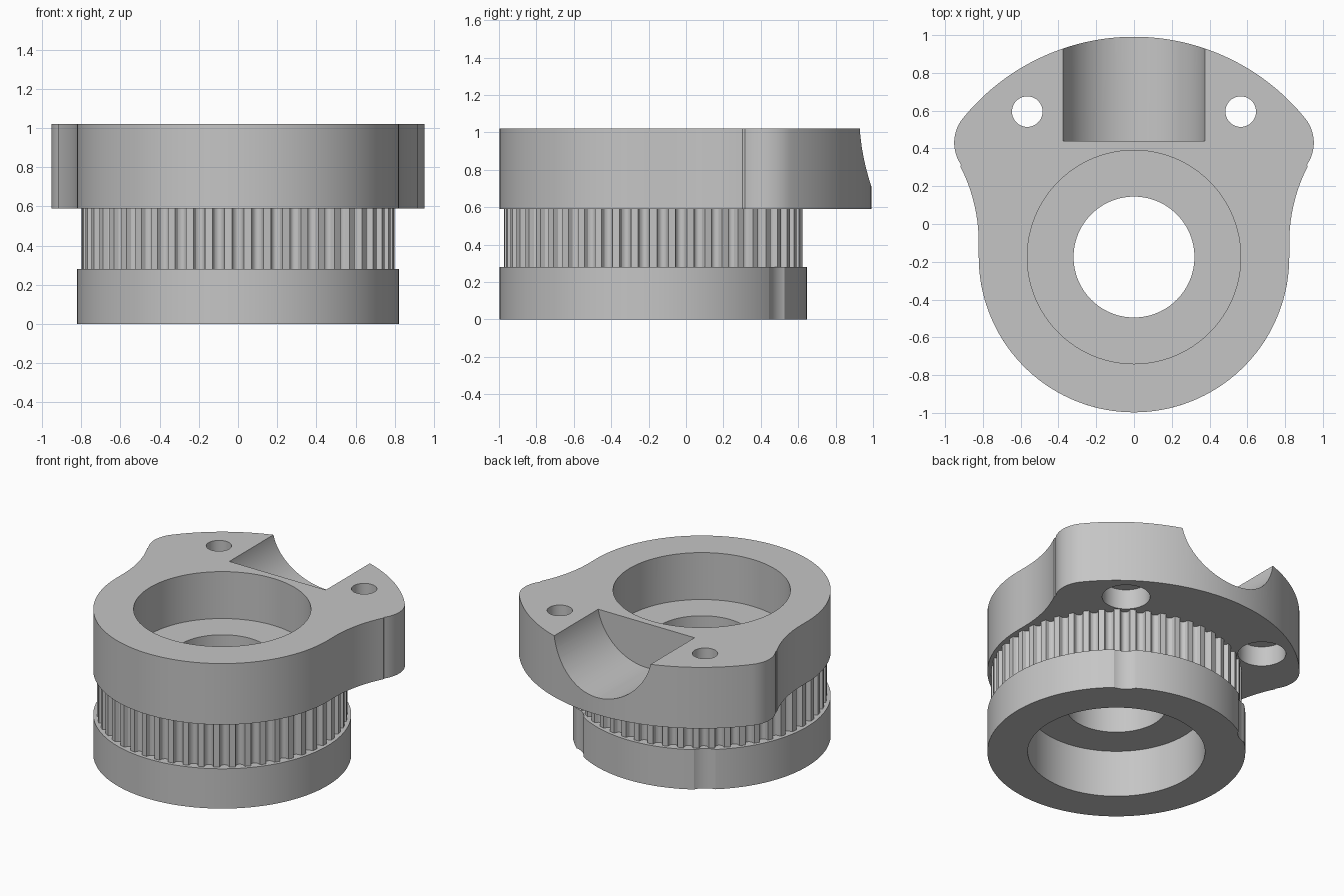
import bpy
import bmesh
from math import sin, cos, pi, atan2, hypot, radians
from mathutils import Matrix, Vector

cube = bpy.data.objects.get("Cube")
if cube:
    bpy.data.objects.remove(cube, do_unlink=True)

# Main dimensions
AXIS_Y = -0.175
FLANGE_R, BELT_R, BORE_R, BEARING_R = 0.822, 0.798, 0.32, 0.565
Z_BELT, Z_PLATE, Z_TOP = 0.28, 0.59, 1.02
BEARING_DEPTH = 0.33
BOLT_X, BOLT_Y = 0.565, 0.595
TEETH = 50

grey = bpy.data.materials.new("plain grey")
grey.use_nodes = True
grey.diffuse_color = (0.56, 0.56, 0.56, 1)
grey.node_tree.nodes["Principled BSDF"].inputs["Base Color"].default_value = grey.diffuse_color


def arc(cx, cy, r, a0, a1, steps):
    """Points along an arc, angles in radians."""
    return [(cx + r * cos(a0 + (a1 - a0) * i / steps),
             cy + r * sin(a0 + (a1 - a0) * i / steps)) for i in range(steps + 1)]


def circle(x, y, r, steps=96):
    return arc(x, y, r, 0, 2 * pi, steps)[:-1]


def prism(name, outline, z0, z1):
    """Extrude a closed outline from z0 to z1."""
    bm = bmesh.new()
    base = bm.faces.new([bm.verts.new((x, y, z0)) for x, y in outline])
    top = bmesh.ops.extrude_face_region(bm, geom=[base])["geom"]
    bmesh.ops.translate(bm, vec=(0, 0, z1 - z0),
                        verts=[v for v in top if isinstance(v, bmesh.types.BMVert)])
    bmesh.ops.recalc_face_normals(bm, faces=bm.faces)
    mesh = bpy.data.meshes.new(name)
    bm.to_mesh(mesh)
    bm.free()
    obj = bpy.data.objects.new(name, mesh)
    bpy.context.collection.objects.link(obj)
    mesh.materials.append(grey)
    return obj


def cut(obj, cutters):
    """Subtract the cutters one by one, then smooth the round walls."""
    bpy.ops.object.select_all(action='DESELECT')
    bpy.context.view_layer.objects.active = obj
    obj.select_set(True)
    for cutter in cutters:
        mod = obj.modifiers.new("cut", 'BOOLEAN')
        mod.operation = 'DIFFERENCE'
        mod.solver = 'EXACT'
        mod.object = cutter
        bpy.ops.object.modifier_apply(modifier=mod.name)
    bpy.ops.object.shade_smooth_by_angle(angle=radians(25))


def belt_outline():
    """Round grooves spaced evenly, starting at the front."""
    pts = []
    pitch = 2 * pi / TEETH
    half = 0.031 / BELT_R
    for i in range(TEETH):
        mid = -pi / 2 + i * pitch
        for k in range(9):
            t = -1 + k / 4
            r = BELT_R - 0.038 * max(0, 1 - t * t) ** 0.5
            a = mid + half * t
            pts.append((r * cos(a), AXIS_Y + r * sin(a)))
        a = mid + pitch / 2
        pts.append((BELT_R * cos(a), AXIS_Y + BELT_R * sin(a)))
    return pts


def plate_outline():
    """Right half from front to back, then mirrored."""
    half = arc(0, AXIS_Y, FLANGE_R, -pi / 2, 0, 40)
    # concave waist
    waist_r = 0.89
    half += arc(FLANGE_R + waist_r, -0.1, waist_r, pi, pi - 0.47, 14)
    # rounded ear
    ear = Vector((0.747, 0.43))
    ear_r = 0.205
    end = atan2(ear.y - AXIS_Y, ear.x)
    half += arc(ear.x, ear.y, ear_r, -0.6, end, 16)
    # broad back arc around the pulley axis
    back_r = hypot(ear.x, ear.y - AXIS_Y) + ear_r
    half += arc(0, AXIS_Y, back_r, end, pi / 2, 32)[1:]
    return half + [(-x, y) for x, y in reversed(half[1:-1])]


# Solid parts
flange = prism("lower_flange", circle(0, AXIS_Y, FLANGE_R, 144), 0, Z_BELT)
belt = prism("toothed_belt_ring", belt_outline(), Z_BELT, Z_PLATE)
plate = prism("mounting_plate", plate_outline(), Z_PLATE, Z_TOP)

# Cutters for the shaft bore and the two bearing seats
bore = prism("bore_cutter", circle(0, AXIS_Y, BORE_R), -0.5, 1.5)
low_seat = prism("lower_seat_cutter", circle(0, AXIS_Y, BEARING_R), -0.5, BEARING_DEPTH)
top_seat = prism("upper_seat_cutter", circle(0, AXIS_Y, BEARING_R), Z_TOP - BEARING_DEPTH, 1.5)

# Cutters for bolt holes, their head pockets and the tool grooves below
bolts, heads, grooves = [], [], []
for side in (-1, 1):
    x = side * BOLT_X
    bolts.append(prism("bolt_cutter", circle(x, BOLT_Y, 0.081, 40), 0.3, 1.5))
    heads.append(prism("head_cutter", circle(x, BOLT_Y, 0.153, 48), 0.4, Z_PLATE + 0.14))
    grooves.append(prism("groove_cutter", circle(x, BOLT_Y, 0.153, 48), -0.5, 0.45))

# Cutter for the round trough running out of the back
trough = prism("trough_cutter", circle(0, 0, 0.382), 0, 1)
trough.data.transform(Matrix.Translation((0, 0.44, 1.092)) @ Matrix.Rotation(-pi / 2, 4, 'X'))

cut(flange, [low_seat] + grooves)
cut(belt, [bore, low_seat])
cut(plate, [bore, top_seat, trough] + heads + bolts)

for helper in [bore, low_seat, top_seat, trough] + bolts + heads + grooves:
    bpy.data.objects.remove(helper, do_unlink=True)
